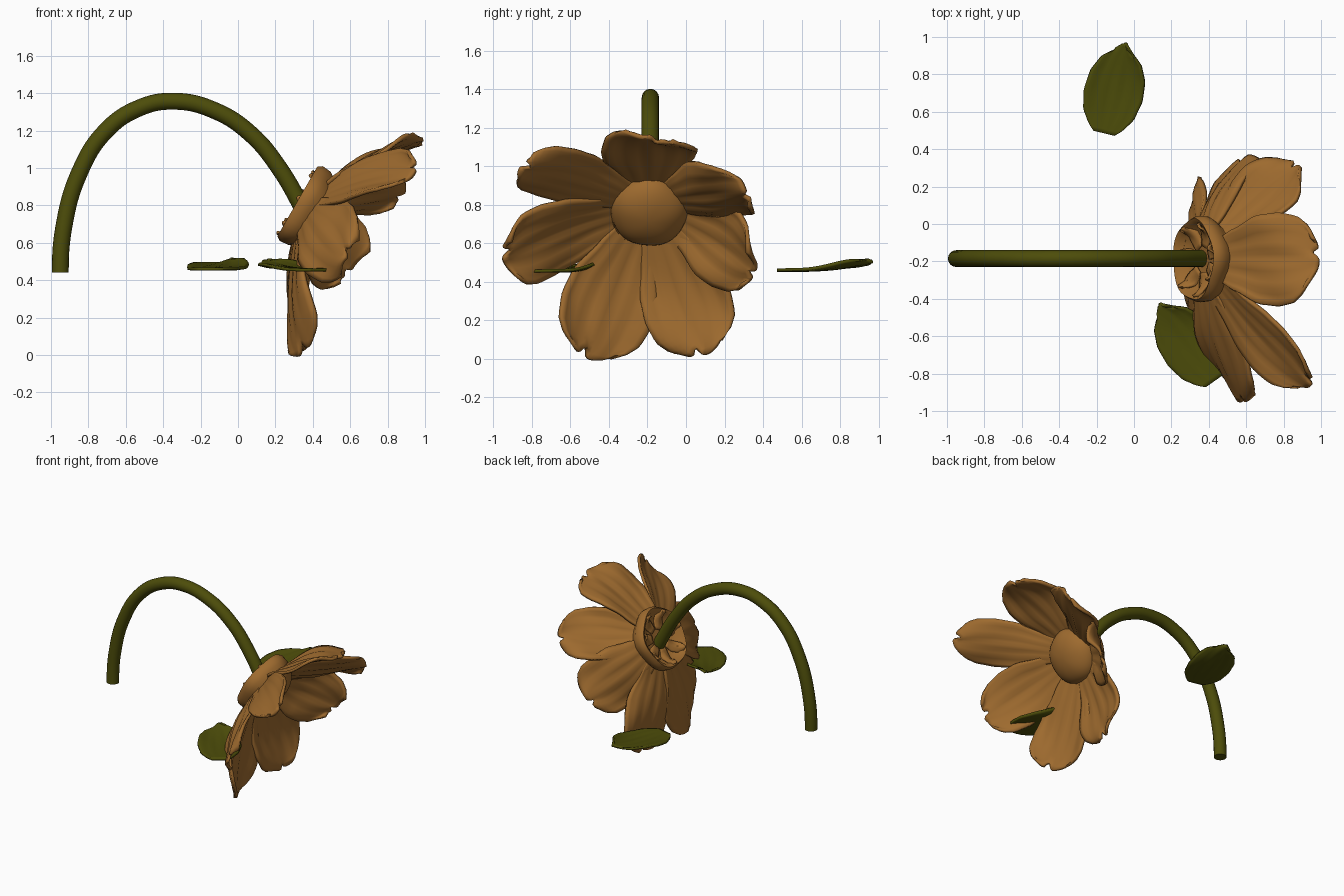
import bpy, bmesh, math
from mathutils import Vector

if "Cube" in bpy.data.objects:
    bpy.data.objects.remove(bpy.data.objects["Cube"])

# ---- materials
def material(name, rgb):
    m = bpy.data.materials.new(name)
    m.diffuse_color = (*rgb, 1)
    m.use_nodes = True
    m.node_tree.nodes["Principled BSDF"].inputs["Base Color"].default_value = m.diffuse_color
    return m

BROWN = material("petal brown", (0.34, 0.145, 0.028))
GREEN = material("stem green", (0.074, 0.074, 0.003))

# ---- flower frame: facing axis, centre, and directions across the disc
AXIS = Vector((0.87, 0, -0.5)).normalized()
UP = Vector((0.5, 0, 0.87)).normalized()
SIDE = Vector((0, 1, 0))
CENTRE = Vector((0.38, -0.19, 0.78))


def finish(name, bm, mat, thick=0):
    bmesh.ops.recalc_face_normals(bm, faces=bm.faces)
    me = bpy.data.meshes.new(name)
    bm.to_mesh(me)
    bm.free()
    ob = bpy.data.objects.new(name, me)
    bpy.context.collection.objects.link(ob)
    me.materials.append(mat)
    if thick:
        s = ob.modifiers.new("thickness", 'SOLIDIFY')
        s.thickness, s.offset = thick, 0
    bpy.ops.object.select_all(action='DESELECT')
    ob.select_set(True)
    bpy.context.view_layer.objects.active = ob
    bpy.ops.object.shade_smooth_by_angle(angle=math.radians(50))
    return ob


def lerp_table(table, t):
    for (a, va), (b, vb) in zip(table, table[1:]):
        if t <= b:
            k = (t - a) / (b - a)
            k = k * k * (3 - 2 * k) * 0.4 + k * 0.6
            return va + (vb - va) * k
    return table[-1][1]


def blade(name, base, tip, half, outline, face, mat, cup=0.0, bulge=0.0,
          ripple=0.0, notch=0.0, phase=0.0, thick=0.02, nu=16, nt=22):
    """A curved sheet from base to tip, with a given half-width outline."""
    d = tip - base
    w = d.cross(face).normalized()
    n = w.cross(d).normalized()
    if n.dot(face) < 0:
        n = -n
    bm = bmesh.new()
    rows = []
    for i in range(nt + 1):
        t = i / nt
        row = []
        for j in range(nu + 1):
            u = 2 * j / nu - 1
            # rounded end with an off-centre nick
            s = t - (0.07 * u * u + notch * math.exp(-((u - 0.3) / 0.14) ** 2)) * t ** 6
            p = base + d * s + w * (u * half * lerp_table(outline, t))
            h = cup * u * u * math.sin(math.pi * min(1, t * 0.8))
            h -= bulge * math.sin(math.pi * t)
            h += ripple * t * abs(u) * math.sin(6.5 * t + 2.2 * u + phase)
            h += 0.12 * ripple * math.sin(u * 14 + phase) * math.sin(math.pi * t)
            row.append(bm.verts.new(p + n * h))
        rows.append(row)
    for a, b in zip(rows, rows[1:]):
        for j in range(nu):
            bm.faces.new((a[j], a[j + 1], b[j + 1], b[j]))
    return finish(name, bm, mat, thick)


# ---- petals: tip position, half width, cup, bulge, ripple, facing direction
PETAL = [(0, .42), (.2, .66), (.45, .95), (.63, 1), (.8, .93), (.92, .74), (1, .47)]
petals = [
    ((0.33, -0.51, 0.00), 0.25, 0.03, 0.04, 0.045, AXIS),
    ((0.34, 0.10, 0.02), 0.235, 0.03, 0.04, 0.045, AXIS),
    ((0.61, 0.36, 0.46), 0.23, 0.05, 0.05, 0.045, AXIS),
    ((0.89, 0.31, 0.87), 0.205, -0.04, 0.0, 0.045, AXIS),
    ((0.99, -0.19, 1.155), 0.25, -0.02, 0.03, 0.045, AXIS),
    ((0.95, -0.86, 0.99), 0.175, -0.03, 0.03, 0.025, AXIS),
    ((0.58, -0.95, 0.52), 0.22, 0.04, 0.04, 0.04, Vector((0.82, 0, -0.57))),
]
for k, (tip, half, cup, bulge, ripple, face) in enumerate(petals):
    tip = Vector(tip)
    r = tip - CENTRE
    r = (r - AXIS * r.dot(AXIS)).normalized()
    base = CENTRE + r * 0.12 + AXIS * 0.01 * (k % 2)
    blade(f"petal_{k + 1}", base, tip, half, PETAL, face, BROWN, cup, bulge,
          ripple, notch=0.07, phase=k * 1.7)


# ---- lathed parts around the flower axis
def lathe(name, profile, mat, thick=0, segs=40, wobble=0.0):
    bm = bmesh.new()
    rings = []
    for r, h in profile:
        ring = []
        for i in range(segs):
            a = 2 * math.pi * i / segs
            rr = r * (1 + wobble * math.sin(5 * a + 1))
            ring.append(bm.verts.new(CENTRE + AXIS * h + UP * (rr * math.cos(a))
                                     + SIDE * (rr * math.sin(a))))
        rings.append(ring)
    for a, b in zip(rings, rings[1:]):
        for i in range(segs):
            j = (i + 1) % segs
            bm.faces.new((a[i], a[j], b[j], b[i]))
    bmesh.ops.remove_doubles(bm, verts=bm.verts, dist=0.0005)
    return finish(name, bm, mat, thick)


dome = [(0.2 * math.cos(a), 0.02 + 0.12 * math.sin(a))
        for a in [math.pi / 2 * i / 10 for i in range(-3, 11)]]
lathe("flower_centre", dome, BROWN, wobble=0.015)
lathe("calyx_cup", [(0.0, 0.0), (0.1, 0.0), (0.17, -0.02), (0.19, -0.06),
                    (0.215, -0.075), (0.23, -0.05), (0.225, 0.0), (0.2, 0.04)],
      BROWN, wobble=0.03)

# ---- small curled sepals behind the flower
SEPAL = [(0, .6), (.4, 1), (.75, .8), (1, .3)]
for k in range(7):
    a = 2 * math.pi * (k + 0.4) / 7
    r = UP * math.cos(a) + SIDE * math.sin(a)
    blade(f"sepal_{k + 1}", CENTRE + r * 0.07 - AXIS * 0.015,
          CENTRE + r * 0.2 - AXIS * 0.085, 0.045, SEPAL, AXIS, BROWN,
          cup=0.02, bulge=-0.02, ripple=0.02, phase=k, thick=0.012, nu=6, nt=8)

# ---- arched stem
path = [(-0.95, 0.44), (-0.932, 0.68), (-0.85, 0.97), (-0.71, 1.195), (-0.53, 1.32),
        (-0.34, 1.357), (-0.12, 1.305), (0.07, 1.18), (0.22, 1.0), (0.37, 0.74)]
cu = bpy.data.curves.new("stem", 'CURVE')
cu.dimensions = '3D'
cu.bevel_depth, cu.bevel_resolution, cu.resolution_u = 0.045, 6, 8
cu.use_fill_caps = True
sp = cu.splines.new('BEZIER')
sp.bezier_points.add(len(path) - 1)
for bp, (x, z) in zip(sp.bezier_points, path):
    bp.co = (x, -0.185, z)
    bp.handle_left_type = bp.handle_right_type = 'AUTO'
# the foot of the stem leaves straight up
foot = sp.bezier_points[0]
foot.handle_left_type = foot.handle_right_type = 'FREE'
foot.handle_left, foot.handle_right = (-0.95, -0.185, 0.36), (-0.95, -0.185, 0.52)
cu.materials.append(GREEN)
stem = bpy.data.objects.new("stem", cu)
bpy.context.collection.objects.link(stem)
bpy.ops.object.select_all(action='DESELECT')
stem.select_set(True)
bpy.context.view_layer.objects.active = stem
bpy.ops.object.convert(target='MESH')
bpy.ops.object.shade_smooth_by_angle(angle=math.radians(50))

# ---- two loose leaves
LEAF = [(0, .36), (.08, .62), (.22, .88), (.42, 1), (.62, .94), (.8, .72), (.93, .38), (1, .1)]
Z = Vector((0, 0, 1))
for name, base, tip, half in (
        ("leaf_back", (-0.16, 0.485, 0.46), (-0.045, 0.97, 0.505), 0.16),
        ("leaf_front", (0.43, -0.84, 0.455), (0.135, -0.425, 0.5), 0.155)):
    blade(name, Vector(base), Vector(tip), half, LEAF, Z, GREEN,
          cup=0.01, bulge=0.015, ripple=0.016, phase=0.5, thick=0.016)
